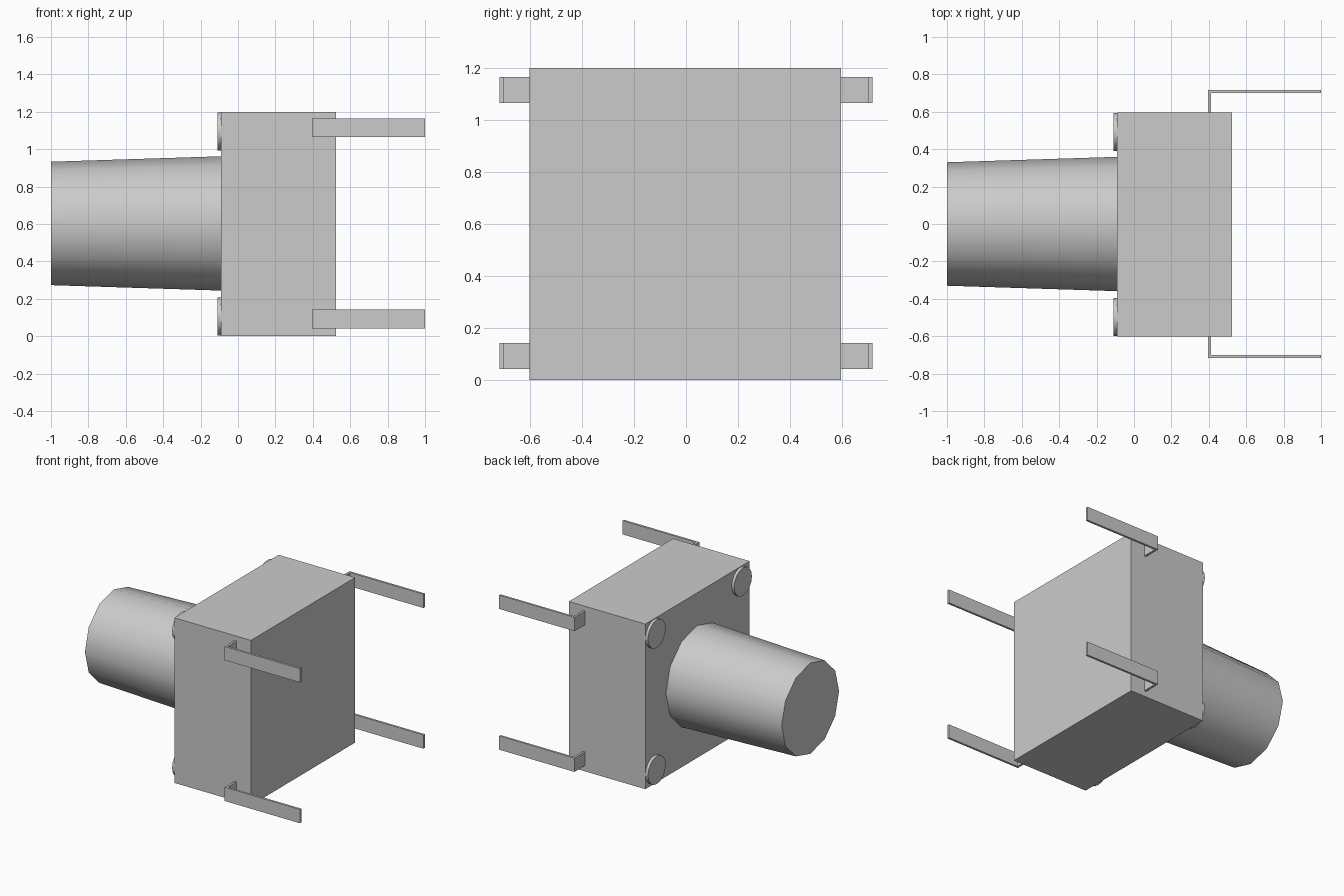
import bpy
import math
from mathutils import Matrix

cube = bpy.data.objects.get("Cube")
if cube:
    bpy.data.objects.remove(cube, do_unlink=True)

grey = bpy.data.materials.new("plain grey")
grey.use_nodes = True
grey.diffuse_color = (0.6, 0.6, 0.6, 1)
grey.node_tree.nodes["Principled BSDF"].inputs["Base Color"].default_value = grey.diffuse_color


def finish(name):
    obj = bpy.context.object
    obj.name = name
    obj.data.materials.append(grey)
    return obj


def box(name, low, high):
    centre = [(a + b) / 2 for a, b in zip(low, high)]
    size = [b - a for a, b in zip(low, high)]
    bpy.ops.mesh.primitive_cube_add(size=1, location=centre)
    obj = finish(name)
    obj.data.transform(Matrix.Diagonal((*size, 1)))
    return obj


def peg(name, sides, start, end, r_start, r_end, y, z):
    """Smooth round peg lying along x."""
    bpy.ops.mesh.primitive_cone_add(vertices=sides, radius1=r_start, radius2=r_end,
                                    depth=end - start, location=((start + end) / 2, y, z))
    obj = finish(name)
    obj.data.transform(Matrix.Rotation(math.pi / 2, 4, "Y"))
    bpy.ops.object.shade_smooth_by_angle(angle=math.radians(40))
    return obj


def bent_pin(name, side, z):
    """L-shaped strip: a short foot out of the body, then a long leg along x."""
    wide, thin = 0.1, 0.016
    profile = [(0.395, 0.58), (0.395, 0.717), (1, 0.717),
               (1, 0.717 - thin), (0.395 + thin, 0.717 - thin), (0.395 + thin, 0.58)]
    count = len(profile)
    verts = [(x, side * y, z + h) for h in (-wide / 2, wide / 2) for x, y in profile]
    # Cap halves split at the inner corner, plus the side walls
    faces = [(0, 1, 4, 5), (1, 2, 3, 4)]
    faces = [f[::-1] if top == 0 else tuple(i + count for i in f)
             for top in (0, 1) for f in faces]
    faces += [(i, (i + 1) % count, (i + 1) % count + count, i + count) for i in range(count)]
    # The profile runs clockwise, so one side needs its winding reversed
    caps, walls = faces[:4], faces[4:]
    if side > 0:
        caps = [f[::-1] for f in caps]
        walls = [f[::-1] for f in walls]
    mesh = bpy.data.meshes.new(name)
    mesh.from_pydata(verts, [], caps + walls)
    mesh.materials.append(grey)
    obj = bpy.data.objects.new(name, mesh)
    bpy.context.collection.objects.link(obj)


# Square housing and tapered push button
box("housing", (-0.09, -0.602, 0), (0.525, 0.596, 1.2))
peg("push_button", 12, -1, -0.09, 0.33, 0.359, 0, 0.603)

# Corner studs and connecting pins
for side, y_name in ((-1, "right"), (1, "left")):
    for z_stud, z_pin, z_name in ((0.105, 0.092, "lower"), (1.095, 1.115, "upper")):
        peg(f"{z_name}_{y_name}_stud", 16, -0.11, -0.08, 0.102, 0.102,
            side * 0.495 - 0.003, z_stud)
        bent_pin(f"{z_name}_{y_name}_pin", side, z_pin)
